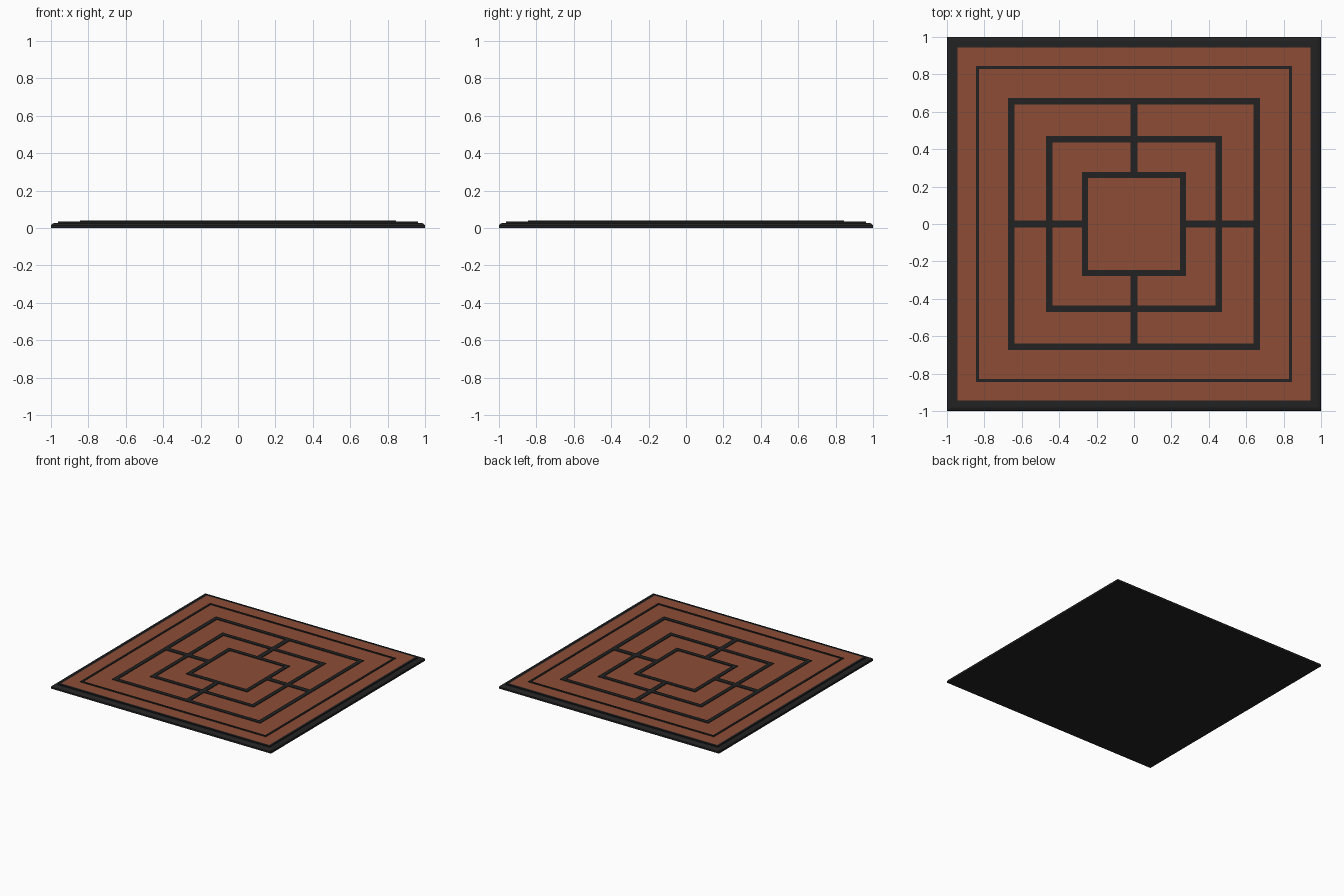
import bpy, bmesh

if "Cube" in bpy.data.objects:
    bpy.data.objects.remove(bpy.data.objects["Cube"])


def material(name, rgb):
    m = bpy.data.materials.new(name)
    m.diffuse_color = (*rgb, 1)
    m.use_nodes = True
    m.node_tree.nodes["Principled BSDF"].inputs["Base Color"].default_value = m.diffuse_color
    return m


black = material("charcoal black", (0.016, 0.016, 0.016))
brown = material("red brown wood", (0.27, 0.075, 0.037))


def finish(bm, name, mat):
    bmesh.ops.recalc_face_normals(bm, faces=bm.faces[:])
    me = bpy.data.meshes.new(name)
    bm.to_mesh(me)
    bm.free()
    me.materials.append(mat)
    ob = bpy.data.objects.new(name, me)
    bpy.context.collection.objects.link(ob)
    return ob


def stack(name, rings, mat, closed_loop=False):
    """Square rings (half size, z) joined into a solid or a frame."""
    bm = bmesh.new()
    loops = [[bm.verts.new((sx * h, sy * h, z)) for sx, sy in
              ((-1, -1), (1, -1), (1, 1), (-1, 1))] for h, z in rings]
    pairs = list(zip(loops, loops[1:]))
    if closed_loop:
        pairs.append((loops[-1], loops[0]))
    else:
        bm.faces.new(loops[0])
        bm.faces.new(loops[-1])
    for a, b in pairs:
        for i in range(4):
            j = (i + 1) % 4
            bm.faces.new((a[i], a[j], b[j], b[i]))
    return finish(bm, name, mat)


def frame(name, inner, outer, z0, z1, mat):
    return stack(name, [(inner, z0), (outer, z0), (outer, z1), (inner, z1)],
                 mat, True)


# Board base with rounded upper edge
stack("board_base", [(1.0, 0), (1.0, 0.014), (0.994, 0.022), (0.98, 0.028),
                     (0.95, 0.028)], black)

# Dark rim and brown playing surface
frame("surface_rim", 0.945, 0.962, 0.026, 0.036, black)
stack("playing_surface", [(0.945, 0.026), (0.945, 0.036)], brown)

# Raised square lines
TOP = 0.041
frame("border_line", 0.828, 0.844, 0.035, TOP, black)
for name, inner, outer in (("outer_square", 0.640, 0.673),
                           ("middle_square", 0.437, 0.470),
                           ("inner_square", 0.245, 0.278)):
    frame(name, inner, outer, 0.035, TOP, black)

# Cross lines joining the squares
for name, dx, dy in (("right", 1, 0), ("left", -1, 0), ("back", 0, 1), ("front", 0, -1)):
    bm = bmesh.new()
    bmesh.ops.create_cube(bm, size=1)
    length, mid = 0.40, 0.46
    for v in bm.verts:
        v.co.x = v.co.x * (length if dx else 0.04) + dx * mid
        v.co.y = v.co.y * (length if dy else 0.04) + dy * mid
        v.co.z = 0.038 + v.co.z * 0.0058
    finish(bm, name + "_cross_line", black)
